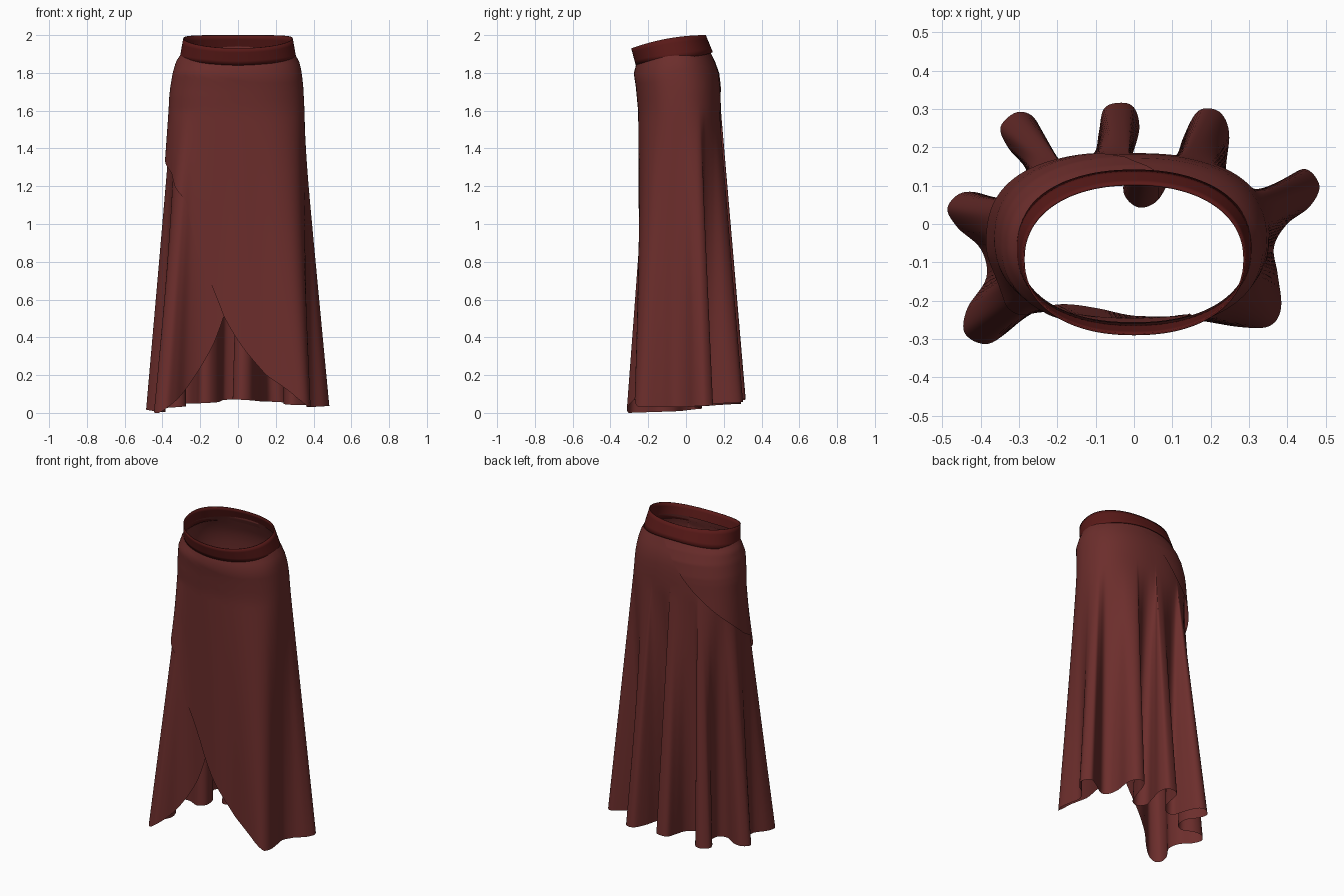
import bpy, bmesh, math
from mathutils import Vector

if "Cube" in bpy.data.objects:
    bpy.data.objects.remove(bpy.data.objects["Cube"])

# Hem outline seen from above: front centre, then round by right, back, left
HEM = [(0, -.24), (.14, -.245), (.28, -.27), (.355, -.268), (.385, -.22), (.375, -.13),
       (.365, -.06), (.40, 0), (.46, .045), (.487, .10), (.45, .145), (.39, .115), (.30, .055),
       (.255, .075), (.24, .14), (.25, .24), (.225, .297), (.17, .30), (.13, .23), (.105, .15),
       (.065, .06), (.01, .037), (-.03, .08), (-.01, .16), (.015, .25), (0, .31), (-.04, .322),
       (-.08, .305), (-.092, .24), (-.105, .165), (-.15, .115), (-.20, .12), (-.225, .20),
       (-.262, .28), (-.31, .295), (-.352, .255), (-.33, .20), (-.28, .14), (-.28, .07),
       (-.33, .045), (-.40, .08), (-.455, .08), (-.488, .04), (-.46, -.01), (-.40, -.065),
       (-.385, -.14), (-.435, -.22), (-.443, -.285), (-.39, -.316), (-.34, -.29), (-.28, -.235),
       (-.20, -.207), (-.10, -.215)]
# Lower edge height by angle from the front (degrees), spiralling: over flap -> body -> under flap
EDGE = [(-200, 1.90), (-180, 1.83), (-130, 1.58), (-88, 1.34), (-70, 1.27), (-54, 1.12), (-44, .85),
        (-16, .51), (25, .2), (48, .08), (60, .035), (90, .03), (120, .045), (180, .075), (240, .04),
        (270, .01), (300, 0), (306, .07), (316, .19), (332, .36), (344, .52), (370, .8),
        (385, 1.1), (400, 1.8)]
# Smooth body shape: height, half width, front y, back y, squareness
BODY = [(0, .352, -.25, .185, 2.4), (1.6, .352, -.25, .185, 2.4), (1.72, .346, -.262, .182, 2.35),
        (1.80, .338, -.275, .172, 2.3), (1.86, .324, -.258, .152, 2.2), (1.89, .306, -.256, .138, 2.2),
        (1.93, .286, -.255, .12, 2.2)]
STEP, ROWS = 6, 40


def lerp_table(tab, x):
    if x <= tab[0][0]:
        return tab[0][1:]
    for a, b in zip(tab, tab[1:]):
        if x <= b[0]:
            f = (x - a[0]) / (b[0] - a[0])
            return [p + (q - p) * f for p, q in zip(a[1:], b[1:])]
    return tab[-1][1:]


def ring_point(phi, rx, yf, yb, n):
    c, s = math.sin(phi), -math.cos(phi)
    ry = (yb - yf) / 2
    r = (abs(c / rx) ** n + abs(s / ry) ** n) ** (-1 / n)
    return Vector((c * r, s * r + (yf + yb) / 2))


def material(name, col):
    m = bpy.data.materials.new(name)
    m.diffuse_color = (*col, 1)
    m.use_nodes = True
    m.node_tree.nodes["Principled BSDF"].inputs["Base Color"].default_value = m.diffuse_color
    return m


def grid_object(name, columns, mat, closed=False):
    bm = bmesh.new()
    vs = [[bm.verts.new(p) for p in col] for col in columns]
    if closed:
        vs.append(vs[0])
    for a, b in zip(vs, vs[1:]):
        for k in range(len(a) - 1):
            bm.faces.new((a[k], a[k + 1], b[k + 1], b[k]))
    me = bpy.data.meshes.new(name)
    bm.to_mesh(me)
    bm.free()
    me.materials.append(mat)
    ob = bpy.data.objects.new(name, me)
    bpy.context.collection.objects.link(ob)
    bpy.context.view_layer.objects.active = ob
    ob.select_set(True)
    bpy.ops.object.shade_smooth_by_angle(angle=math.radians(50))
    ob.select_set(False)
    return ob


# Sample the hem as a smooth closed curve
pts = [Vector(p) for p in HEM]
hem = []
for i in range(len(pts)):
    p0, p1, p2, p3 = (pts[(i + d) % len(pts)] for d in (-1, 0, 1, 2))
    for k in range(STEP):
        t = k / STEP
        hem.append(.5 * (2 * p1 + (p2 - p0) * t + (2 * p0 - 5 * p1 + 4 * p2 - p3) * t * t
                         + (3 * p1 - p0 - 3 * p2 + p3) * t ** 3))
N = len(hem)

# Even, rising body angle for every hem sample
raw = []
for p in hem:
    a = math.atan2(p.x, -(p.y + .04))
    while raw and a < raw[-1] - math.pi:
        a += 2 * math.pi
    raw.append(a)
W = 14
phis = sorted(sum(raw[j % N] + 2 * math.pi * (j // N) for j in range(i - W, i + W + 1)) / (2 * W + 1)
              for i in range(N))

# Skirt: one cloth spiralling from the over flap round to the under flap
OFFSET = [(-200, .03), (-130, .04), (-88, .045), (-60, .03), (-20, .02), (60, 0), (290, 0),
          (345, -.025), (450, -.03)]
columns = []
for i in range(-N, 2 * N):
    phi = phis[i % N] + 2 * math.pi * (i // N)
    deg = math.degrees(phi)
    if not -200 <= deg <= 400:
        continue
    top = 1.905 + .035 * -math.cos(phi)
    low = min(lerp_table(EDGE, deg)[0], top - .005)
    off = lerp_table(OFFSET, deg)[0]
    col = []
    for k in range(ROWS + 1):
        z = top + (low - top) * k / ROWS
        body = ring_point(phi, *lerp_table(BODY, z))
        t = max(0, (1.6 - z) / 1.6)
        if deg < 0:                       # the over flap hangs flatter than the folds beneath
            flat = ring_point(phi, .46, -.30, .28, 2.6)
            mix = max(0, min(1, (-deg - 62) / 20))
            p = body.lerp(hem[i % N].lerp(flat, mix), t)
        else:
            p = body.lerp(hem[i % N], t)
        s = 1 + off * max(.1, min(1, (1.93 - z) / .25))
        col.append((p.x * s, (p.y + .04) * s - .04, z))
    columns.append(col)
grid_object("wrap_skirt", columns, material("cloth", (.15, .027, .025)))

# Waistband: tilted, slightly conical band dipping at the front
band = []
for i in range(96):
    phi = 2 * math.pi * i / 96
    a = ring_point(phi, .29, -.29, .105, 2.2)
    b = ring_point(phi, .309, -.266, .142, 2.2)
    za = 2.0 - .07 * ((.105 - a.y) / .395) ** 2
    zb = 1.875 + .035 * -math.cos(phi)
    band.append([(*a.lerp(b, k / 4), za + (zb - za) * k / 4) for k in range(5)])
ob = grid_object("waistband", band, material("band", (.10, .010, .009)), closed=True)
mod = ob.modifiers.new("thickness", 'SOLIDIFY')
mod.thickness = .005
mod.offset = -1
